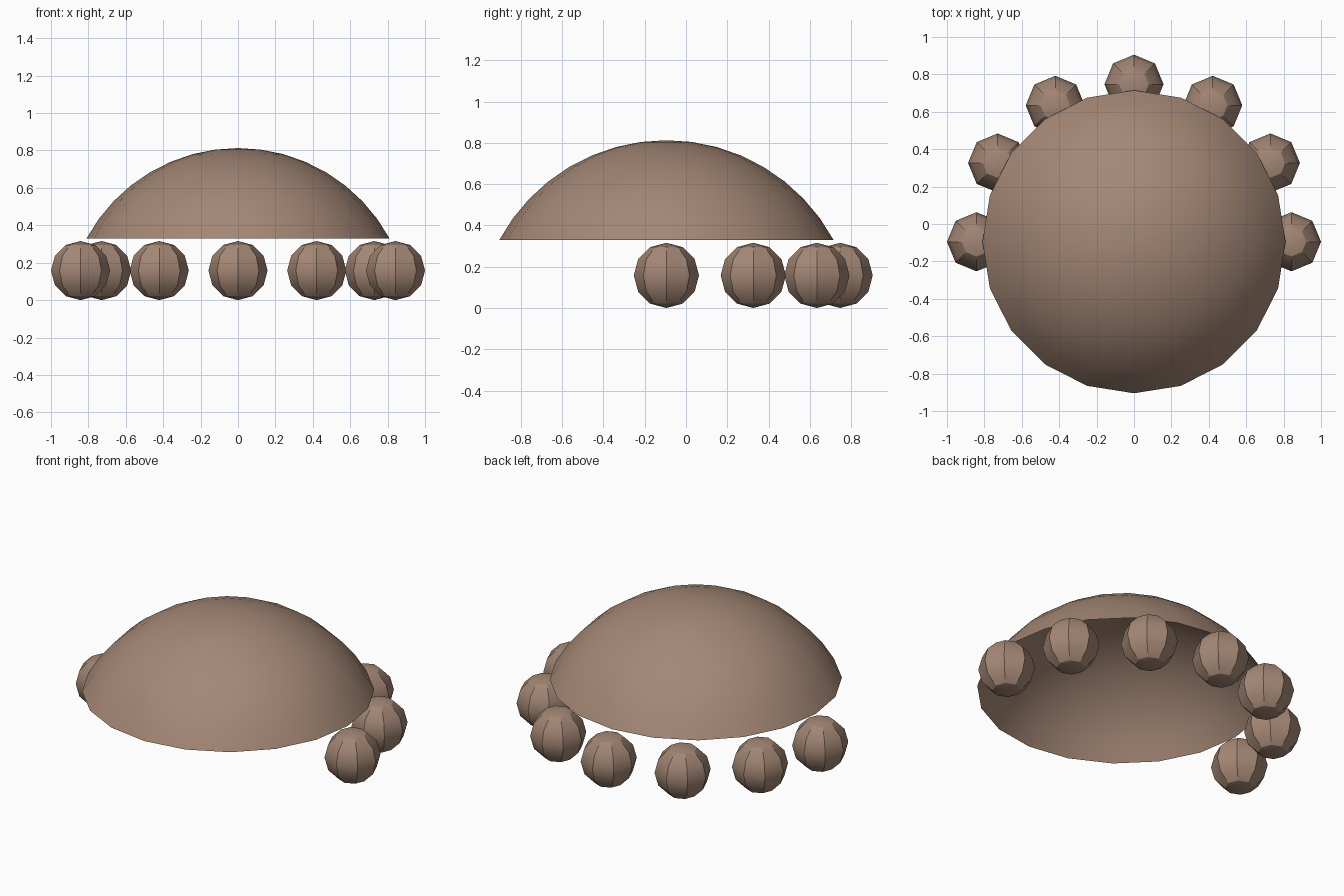
import bpy, bmesh, math
from mathutils import Matrix

cube = bpy.data.objects.get("Cube")
if cube:
    bpy.data.objects.remove(cube, do_unlink=True)

CENTRE_Y = -0.095
BALL_R = 0.158
RING_R = 1.0 - BALL_R

# Single warm brown
brown = bpy.data.materials.new("warm brown")
brown.use_nodes = True
colour = (0.37, 0.242, 0.178, 1)
brown.diffuse_color = colour
brown.node_tree.nodes["Principled BSDF"].inputs["Base Color"].default_value = colour


def add_object(name, bm, location):
    """Turn a bmesh into a smooth object with sharp edges kept."""
    bmesh.ops.recalc_face_normals(bm, faces=bm.faces)
    mesh = bpy.data.meshes.new(name)
    bm.to_mesh(mesh)
    bm.free()
    mesh.materials.append(brown)
    obj = bpy.data.objects.new(name, mesh)
    obj.location = location
    bpy.context.collection.objects.link(obj)
    bpy.ops.object.select_all(action="DESELECT")
    obj.select_set(True)
    bpy.context.view_layer.objects.active = obj
    bpy.ops.object.shade_smooth_by_angle(angle=math.radians(30))
    return obj


# Dome: open spherical cap, an arc spun round the vertical axis
RIM_R, RIM_Z, TOP_Z, STEPS = 0.81, 0.33, 0.813, 8
height = TOP_Z - RIM_Z
sphere_r = (RIM_R ** 2 + height ** 2) / (2 * height)
span = math.asin(RIM_R / sphere_r)
bm = bmesh.new()
arc = []
for i in range(STEPS + 1):
    a = span * i / STEPS
    arc.append(bm.verts.new((0, -sphere_r * math.sin(a),
                             TOP_Z - sphere_r * (1 - math.cos(a)))))
edges = [bm.edges.new(pair) for pair in zip(arc, arc[1:])]
bmesh.ops.spin(bm, geom=arc + edges, axis=(0, 0, 1), cent=(0, 0, 0),
               angle=math.tau, steps=20)
bmesh.ops.remove_doubles(bm, verts=bm.verts, dist=0.0005)
bmesh.ops.dissolve_degenerate(bm, edges=bm.edges, dist=0.0005)
dome = add_object("dome", bm, (0, CENTRE_Y, 0))
# The open shell must face outward
if dome.data.polygons[0].normal.z < 0:
    dome.data.flip_normals()

# Seven faceted balls in a half ring round the back
for i in range(7):
    a = math.radians(30 * i)
    bm = bmesh.new()
    bmesh.ops.create_uvsphere(bm, u_segments=8, v_segments=6, radius=BALL_R)
    add_object(f"ball_{i + 1}", bm,
               (RING_R * math.cos(a), CENTRE_Y + RING_R * math.sin(a), BALL_R))
